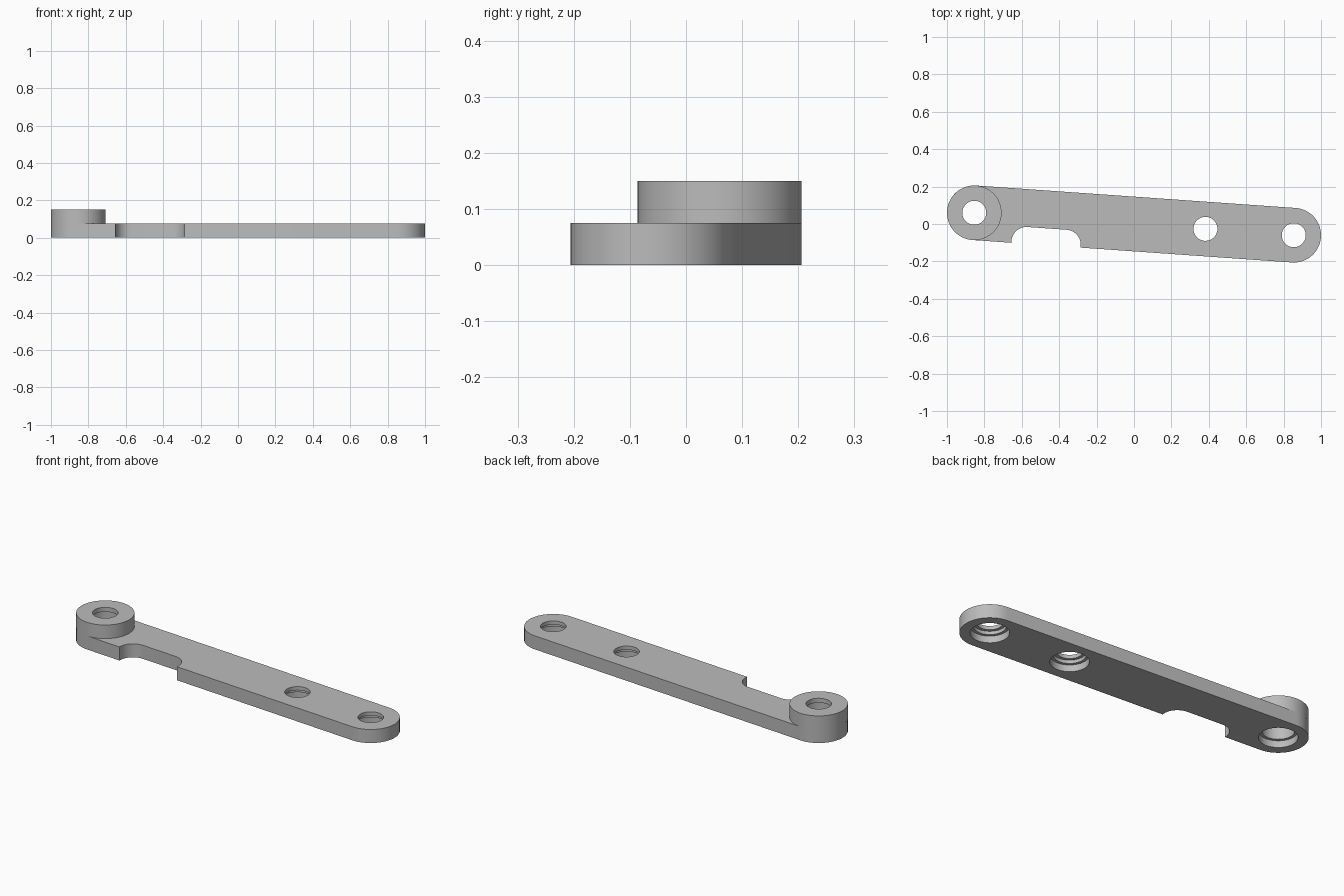
import bpy, bmesh, math
from mathutils import Vector, Matrix

cube = bpy.data.objects.get("Cube")
if cube:
    bpy.data.objects.remove(cube, do_unlink=True)

R, T = 0.146, 0.075                 # end radius, plate thickness
LEFT, RIGHT = Vector((-0.854, 0.06)), Vector((0.854, -0.06))
HALF = (RIGHT - LEFT).length / 2
TILT = math.atan2(RIGHT.y - LEFT.y, RIGHT.x - LEFT.x)

grey = bpy.data.materials.new("plain grey")
grey.use_nodes = True
colour = (0.5, 0.5, 0.5, 1)
grey.diffuse_color = colour
grey.node_tree.nodes["Principled BSDF"].inputs["Base Color"].default_value = colour


def arc(cx, cy, r, a0, a1, n):
    """Points along an arc, angles in degrees."""
    return [(cx + r * math.cos(math.radians(a0 + (a1 - a0) * i / n)),
             cy + r * math.sin(math.radians(a0 + (a1 - a0) * i / n)))
            for i in range(n + 1)]


def add_object(name, bm):
    bmesh.ops.recalc_face_normals(bm, faces=bm.faces)
    mesh = bpy.data.meshes.new(name)
    bm.to_mesh(mesh)
    bm.free()
    mesh.materials.append(grey)
    obj = bpy.data.objects.new(name, mesh)
    bpy.context.collection.objects.link(obj)
    return obj


def extrude(name, outline, z0, z1, matrix):
    bm = bmesh.new()
    face = bm.faces.new([bm.verts.new((x, y, z0)) for x, y in outline])
    top = bmesh.ops.extrude_face_region(bm, geom=[face])["geom"]
    bmesh.ops.translate(bm, vec=(0, 0, z1 - z0),
                        verts=[v for v in top if isinstance(v, bmesh.types.BMVert)])
    bm.transform(matrix)
    return add_object(name, bm)


def bore(name, centre, shoulder):
    """Stepped hole cutter: wide below, narrow at the top."""
    profile = [(0, -0.05), (0.095, -0.05), (0.095, 0.037), (0.08, 0.037),
               (0.08, shoulder), (0.064, shoulder), (0.064, 0.25), (0, 0.25)]
    bm = bmesh.new()
    verts = [bm.verts.new((r, 0, z)) for r, z in profile]
    edges = [bm.edges.new(pair) for pair in zip(verts, verts[1:])]
    bmesh.ops.spin(bm, geom=verts + edges, cent=(0, 0, 0), axis=(0, 0, 1),
                   angle=math.tau, steps=48)
    bmesh.ops.remove_doubles(bm, verts=bm.verts, dist=1e-5)
    bm.transform(Matrix.Translation((centre.x, centre.y, 0)))
    obj = add_object(name, bm)
    obj.hide_render = True
    return obj


def cut(obj, cutters):
    bpy.context.view_layer.objects.active = obj
    for cutter in cutters:
        mod = obj.modifiers.new("bore", 'BOOLEAN')
        mod.operation, mod.solver, mod.object = 'DIFFERENCE', 'EXACT', cutter
        bpy.ops.object.modifier_apply(modifier=mod.name)
    bpy.ops.object.select_all(action='DESELECT')
    obj.select_set(True)
    bpy.ops.object.shade_smooth_by_angle(angle=math.radians(30))


# Arm plate: rounded bar with a round-cornered notch in the front edge
notch_l, notch_r, notch_top, nr = -0.647, -0.276, -0.056, 0.08
outline = (arc(HALF, 0, R, -90, 90, 32) + arc(-HALF, 0, R, 90, 270, 32)
           + [(notch_l, -R)]
           + arc(notch_l + nr, notch_top - nr, nr, 180, 90, 12)
           + arc(notch_r - nr, notch_top - nr, nr, 90, 0, 12)
           + [(notch_r, -R)])
plate = extrude("arm_plate", outline, 0, T, Matrix.Rotation(TILT, 4, 'Z'))

# Raised round boss on the left end
boss = extrude("end_boss", arc(0, 0, R, 0, 354.375, 63), T, 2 * T,
               Matrix.Translation((LEFT.x, LEFT.y, 0)))

# Stepped holes
boss_bore = bore("boss_bore_cutter", LEFT, 0.125)
end_bore = bore("end_bore_cutter", RIGHT, 0.055)
middle_bore = bore("middle_bore_cutter", Vector((0.382, -0.026)), 0.055)
cut(plate, [boss_bore, middle_bore, end_bore])
cut(boss, [boss_bore])
for cutter in (boss_bore, end_bore, middle_bore):
    bpy.data.objects.remove(cutter, do_unlink=True)
